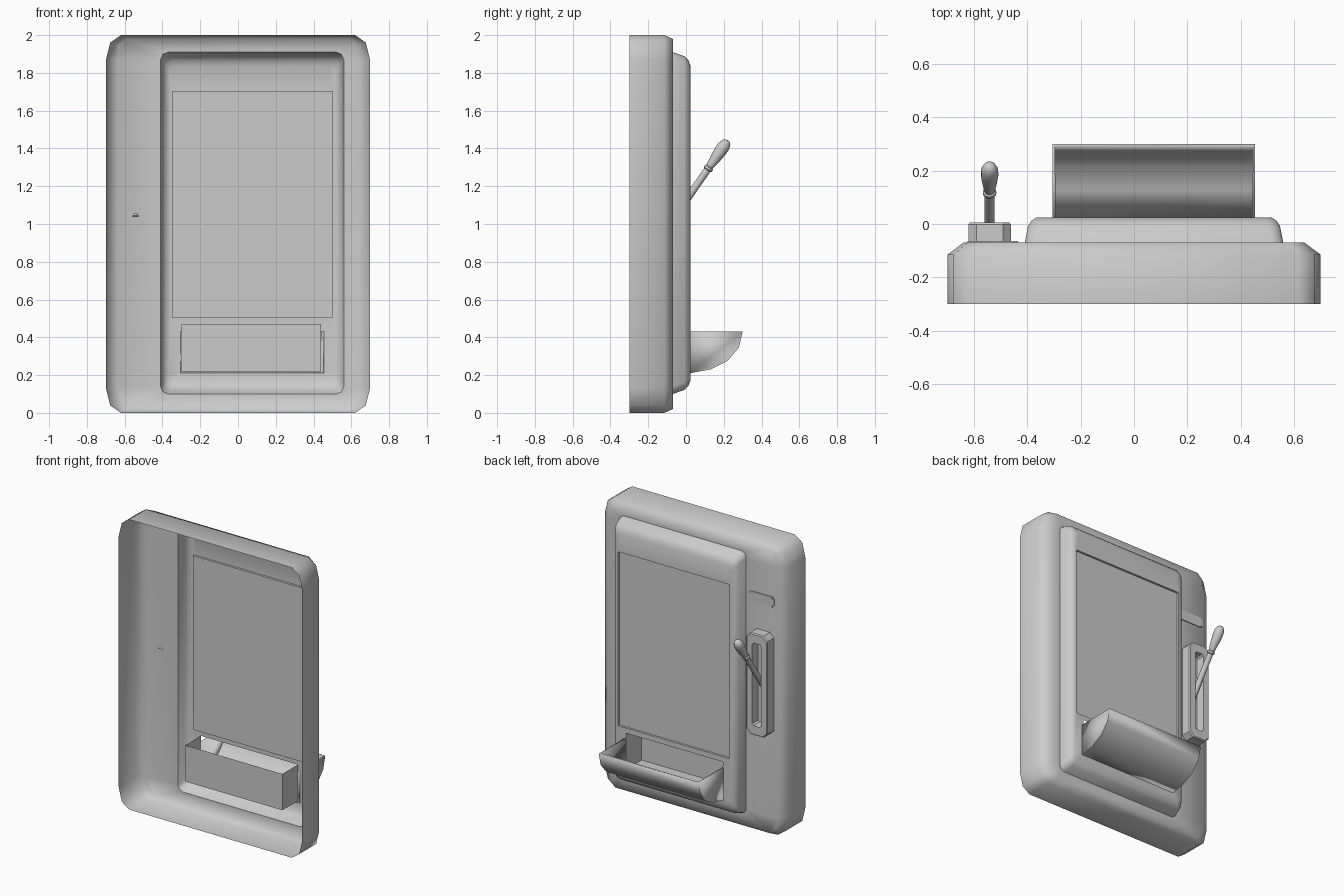
import bpy, bmesh, math
from mathutils import Vector, Matrix

if "Cube" in bpy.data.objects:
    bpy.data.objects.remove(bpy.data.objects["Cube"])


def ring(cx, cz, hx, hz, y, rx=0.0, rz=0.0, seg=2):
    """Rounded rectangle in the XZ plane; a zero radius gives square corners."""
    pts = []
    for i, (sx, sz) in enumerate(((1, 1), (-1, 1), (-1, -1), (1, -1))):
        for k in range(seg + 1 if rx else 1):
            a = math.pi / 2 * (i + k / seg)
            dx, dz = (rx * math.cos(a), rz * math.sin(a)) if rx else (0, 0)
            pts.append((cx + sx * (hx - rx) + dx, y, cz + sz * (hz - rz) + dz))
    return pts


def add_loop(bm, pts):
    vs = [bm.verts.new(p) for p in pts]
    return vs, [bm.edges.new((vs[i], vs[(i + 1) % len(vs)])) for i in range(len(vs))]


def loft(bm, rings):
    """Skin successive rings; returns last ring's vertices and edges."""
    loops = [add_loop(bm, r) for r in rings]
    for (a, _), (b, _) in zip(loops, loops[1:]):
        n = len(a)
        for i in range(n):
            j = (i + 1) % n
            bm.faces.new((a[i], a[j], b[j], b[i]))
    return loops[-1]


def fill(bm, *edge_sets):
    """Flat face bounded by the first loop, with the others as holes."""
    bmesh.ops.triangle_fill(bm, use_beauty=True, normal=(0, 1, 0),
                            edges=[e for s in edge_sets for e in s])


def finish(name, bm, angle=None, doubles=False):
    if doubles:
        bmesh.ops.remove_doubles(bm, verts=bm.verts, dist=1e-5)
    bmesh.ops.recalc_face_normals(bm, faces=bm.faces)
    me = bpy.data.meshes.new(name)
    bm.to_mesh(me)
    bm.free()
    ob = bpy.data.objects.new(name, me)
    bpy.context.collection.objects.link(ob)
    if angle:
        bpy.ops.object.select_all(action='DESELECT')
        ob.select_set(True)
        bpy.context.view_layer.objects.active = ob
        bpy.ops.object.shade_smooth_by_angle(angle=math.radians(angle))
    return ob


PX, PZ = 0.075, 1.005          # centre of raised panel
panel_base = ring(PX, PZ, 0.485, 0.905, -0.07, 0.04, 0.04)

# Open-backed cabinet shell with a cut-out for the panel
bm = bmesh.new()
_, rim = loft(bm, [ring(0, 1, 0.70, 1.00, -0.30, 0.08, 0.135),
                   ring(0, 1, 0.70, 1.00, -0.115, 0.08, 0.135),
                   ring(0, 1, 0.64, 0.98, -0.07, 0.05, 0.115)])
_, hole = add_loop(bm, panel_base)
fill(bm, rim, hole)
finish("cabinet_shell", bm, 70)

# Raised panel with screen recess and tray opening
bm = bmesh.new()
_, rim = loft(bm, [panel_base,
                   ring(PX, PZ, 0.473, 0.883, -0.008, 0.04, 0.04),
                   ring(PX, PZ, 0.460, 0.862, 0.012, 0.035, 0.035),
                   ring(PX, PZ, 0.440, 0.830, 0.025, 0.03, 0.03)])
_, screen_hole = add_loop(bm, ring(PX, 1.105, 0.425, 0.60, 0.025))
_, tray_hole = add_loop(bm, ring(0.07, 0.345, 0.37, 0.125, 0.025))
fill(bm, rim, screen_hole, tray_hole)
finish("raised_panel", bm, 50)

# Recessed screen
bm = bmesh.new()
vs, _ = loft(bm, [ring(PX, 1.105, 0.425, 0.60, y) for y in (0.025, 0.01)])
bm.faces.new(vs)
finish("screen", bm)

# Open-topped box behind the tray opening
bm = bmesh.new()
vs, _ = loft(bm, [ring(0.07, 0.345, 0.37, 0.125, y) for y in (0.025, -0.145)])
bm.faces.new(vs)
top = [f for f in bm.faces if all(v.co.z > 0.46 for v in f.verts)]
bmesh.ops.delete(bm, geom=top, context='FACES_ONLY')
finish("tray_box", bm)

# Curved tray scoop, open at the top and back
prof = [(0.02, 0.43), (0.02, 0.21), (0.13, 0.23), (0.22, 0.275), (0.28, 0.345), (0.30, 0.43)]
bm = bmesh.new()
sides = [[bm.verts.new((x, y, z)) for y, z in prof] for x in (-0.305, 0.455)]
for s in sides:
    bm.faces.new(s)
for i in range(1, len(prof) - 1):
    bm.faces.new((sides[0][i], sides[0][i + 1], sides[1][i + 1], sides[1][i]))
tray = finish("tray_scoop", bm, 40)
mod = tray.modifiers.new("wall", 'SOLIDIFY')
mod.thickness, mod.offset = 0.012, -1

# Lever guide: chamfered frame around a slot
LX, LZ = -0.542, 1.055
bm = bmesh.new()


def guide(hx, hz, y, c):
    return ring(LX, LZ, hx, hz, y, c, c, 1)


vs, _ = loft(bm, [guide(0.08, 0.35, -0.07, 0.03), guide(0.08, 0.35, -0.002, 0.03),
                  guide(0.074, 0.344, 0.005, 0.028), guide(0.034, 0.285, 0.005, 0.012),
                  guide(0.030, 0.281, -0.055, 0.01)])
bm.faces.new(vs)
finish("lever_guide", bm)

# Lever: rod, collar and grip turned about one tilted axis
base, tip = Vector((LX, -0.062, 1.035)), Vector((LX, 0.222, 1.443))
axis = tip - base
rot = axis.to_track_quat('Z', 'Y').to_matrix().to_4x4()
L = axis.length
turned = [(0.0, 0), (0.019, 0), (0.019, 0.305), (0.025, 0.31), (0.025, 0.322), (0.019, 0.327),
          (0.021, 0.335), (0.028, 0.38), (0.033, 0.43), (0.032, 0.462), (0.024, L - 0.012),
          (0.012, L - 0.002), (0.0, L)]
bm = bmesh.new()
vs = [bm.verts.new((r, 0, z)) for r, z in turned]
es = [bm.edges.new(p) for p in zip(vs, vs[1:])]
bmesh.ops.spin(bm, geom=vs + es, cent=(0, 0, 0), axis=(0, 0, 1),
               angle=2 * math.pi, steps=16)
bm.transform(Matrix.Translation(base) @ rot)
finish("lever", bm, 40, doubles=True)

# Small notched plate above the lever
bm = bmesh.new()
half = [(0.083, 0.035), (0.083, 0.024), (0.095, 0.024)]
pts = (half + [(x, -z) for x, z in reversed(half)]
       + [(-x, -z) for x, z in half] + [(-x, z) for x, z in reversed(half)])
vs, _ = loft(bm, [[(-0.53 + x, y, 1.62 + z) for x, z in pts] for y in (-0.07, -0.064)])
bm.faces.new(vs)
finish("small_plate", bm)
